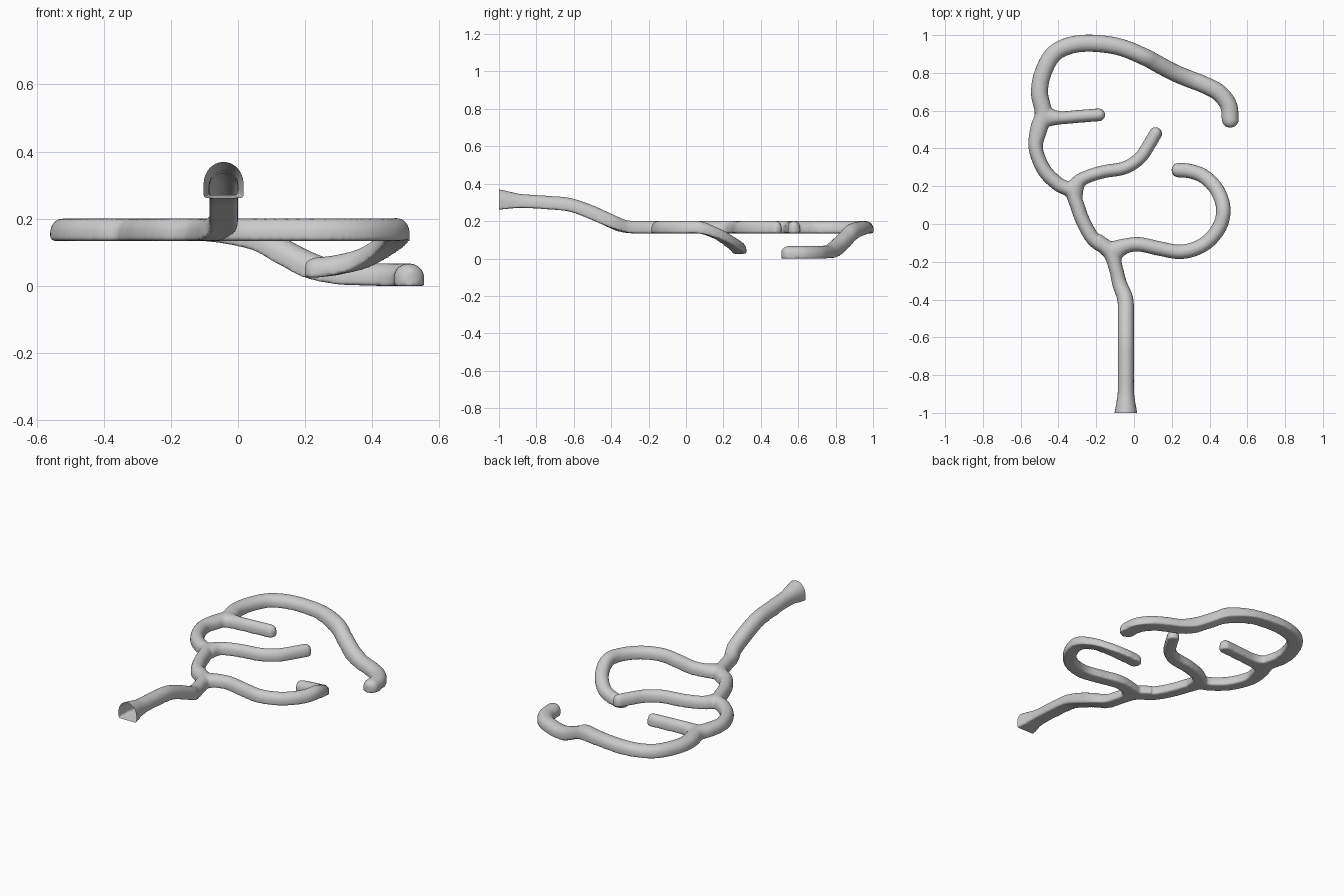
import bpy, bmesh, math
from mathutils import Vector

if "Cube" in bpy.data.objects:
    bpy.data.objects.remove(bpy.data.objects["Cube"])

FLOOR = 0.134          # height of the level tunnel floor
H = 0.067              # tunnel height


def section(w, h, n=12):
    """Flat floor, short walls, arched roof (offset across, offset up)."""
    wall = 0.38 * h
    pts = [(-w / 2, 0), (-w / 4, 0), (0, 0), (w / 4, 0), (w / 2, 0)]
    for i in range(n + 1):
        a = math.pi * i / n
        pts.append((w / 2 * math.cos(a), wall + (h - wall) * math.sin(a)))
    return pts


def spline(pts, steps=10):
    """Smooth path through the given points."""
    p = [2 * pts[0] - pts[1]] + pts + [2 * pts[-1] - pts[-2]]
    out = []
    for i in range(1, len(p) - 2):
        a, b, c, d = p[i - 1:i + 3]
        for s in range(steps):
            t = s / steps
            out.append(0.5 * (2 * b + (c - a) * t + (2 * a - 5 * b + 4 * c - d) * t * t
                              + (3 * b - a - 3 * c + d) * t ** 3))
    return out + [pts[-1]]


def tunnel(bm, points, sizes, flare=0.0, round_end=True):
    """Sweep the arched section; sizes holds a (width, height) per point."""
    path = spline([Vector((q[0], q[1], q[2] if len(q) > 2 else FLOOR)) for q in points])
    dims = spline([Vector((w, h, 0)) for w, h in sizes])
    rings, end = [], path[-1]
    stations = []
    for i, p in enumerate(path):
        d = path[min(i + 1, len(path) - 1)] - path[max(i - 1, 0)]
        w, h = dims[i].x, dims[i].y
        w += flare * max(0, 1 - (p - path[0]).length / 0.12) ** 2
        stations.append((p, d, w, h))
    if round_end:                       # rounded dead end
        p, d, w, h = stations[-1]
        d = Vector((d.x, d.y, 0)).normalized()
        for k in range(1, 8):
            t = math.sin(math.pi / 2 * k / 7.6)
            stations.append((p + d * t * w * 0.48, d, w * math.sqrt(1 - t * t),
                             h * (0.55 + 0.45 * math.sqrt(1 - t * t))))
    for p, d, w, h in stations:
        side = Vector((d.y, -d.x, 0)).normalized()
        rings.append([bm.verts.new(p + side * u + Vector((0, 0, v))) for u, v in section(w, h)])
    n = len(rings[0])
    for a, b in zip(rings, rings[1:]):
        for j in range(n):
            bm.faces.new((a[j], a[(j + 1) % n], b[(j + 1) % n], b[j]))
    bm.faces.new(rings[0][::-1])
    bm.faces.new(rings[-1])


bm = bmesh.new()

# entrance shaft, sloping down from the flared mouth
shaft = [(-0.043, -1.06, 0.257), (-0.043, -1.0, 0.261), (-0.043, -0.94, 0.267),
         (-0.043, -0.88, 0.271), (-0.043, -0.75, 0.264), (-0.043, -0.62, 0.25),
         (-0.043, -0.5, 0.205), (-0.046, -0.4, 0.162), (-0.075, -0.32, 0.138),
         (-0.095, -0.24), (-0.125, -0.15), (-0.2, -0.085)]
shaft_size = [(0.135, 0.118), (0.12, 0.109), (0.098, 0.09), (0.085, 0.074), (0.085, 0.072),
              (0.085, 0.074), (0.085, 0.08), (0.084, 0.078), (0.078, 0.068),
              (0.074, H), (0.082, H), (0.08, H)]
tunnel(bm, shaft, shaft_size, round_end=False)

# main gallery, winding up the left and ending low on the right
main = [(-0.12, -0.14), (-0.21, -0.085), (-0.27, 0.015), (-0.305, 0.11), (-0.335, 0.175),
        (-0.40, 0.21), (-0.475, 0.285), (-0.52, 0.40), (-0.505, 0.50), (-0.48, 0.585),
        (-0.50, 0.69), (-0.485, 0.79), (-0.43, 0.895), (-0.34, 0.945), (-0.22, 0.957),
        (-0.075, 0.937, 0.132), (0.055, 0.885, 0.108), (0.13, 0.845, 0.069),
        (0.215, 0.80, 0.025), (0.30, 0.765, 0.006), (0.37, 0.738, 0.002),
        (0.45, 0.695, 0), (0.5, 0.63, 0), (0.51, 0.553, 0)]
main_size = [(0.075 if i < 8 else 0.09, H if not 15 < i < 19 else 0.078) for i in range(len(main))]
tunnel(bm, main, main_size)

# hooked side gallery on the lower right
hook = [(-0.125, -0.155), (-0.05, -0.118), (0.03, -0.108), (0.135, -0.13), (0.255, -0.147),
        (0.37, -0.108), (0.45, -0.02), (0.473, 0.08, 0.132), (0.44, 0.18, 0.098),
        (0.37, 0.252, 0.054), (0.295, 0.28, 0.033), (0.235, 0.285, 0.025)]
tunnel(bm, hook, [(0.076, H if i < 8 else 0.06) for i in range(len(hook))], flare=0.06)

# middle and upper dead-end galleries
middle = [(-0.33, 0.16), (-0.29, 0.225), (-0.235, 0.255), (-0.155, 0.278), (-0.05, 0.297),
          (0.03, 0.348), (0.08, 0.42), (0.115, 0.48)]
tunnel(bm, middle, [(0.068, H)] * len(middle), flare=0.06)
upper = [(-0.49, 0.57), (-0.395, 0.562), (-0.29, 0.57), (-0.185, 0.578)]
tunnel(bm, upper, [(0.067, H)] * len(upper), flare=0.08)

bmesh.ops.recalc_face_normals(bm, faces=bm.faces)
mesh = bpy.data.meshes.new("tunnel_network")
bm.to_mesh(mesh)
bm.free()
tunnels = bpy.data.objects.new("tunnel_network", mesh)
bpy.context.collection.objects.link(tunnels)

# fuse the galleries and soften the junctions
remesh = tunnels.modifiers.new("fuse", 'REMESH')
remesh.mode = 'VOXEL'
remesh.voxel_size = 0.007
soften = tunnels.modifiers.new("soften", 'SMOOTH')
soften.factor = 0.5
soften.iterations = 5
graph = bpy.context.evaluated_depsgraph_get()
fused = bpy.data.meshes.new_from_object(tunnels.evaluated_get(graph))
tunnels.modifiers.clear()

# cut the mouth open and rest the lowest gallery on the ground
bm = bmesh.new()
bm.from_mesh(fused)
bmesh.ops.bisect_plane(bm, geom=bm.verts[:] + bm.edges[:] + bm.faces[:], dist=1e-5,
                       plane_co=(0, -1, 0), plane_no=(0, -1, 0), clear_outer=True)
low = min(v.co.z for v in bm.verts)
bmesh.ops.translate(bm, verts=bm.verts, vec=(0, 0, -low))
for f in bm.faces:
    f.smooth = True
bm.to_mesh(fused)
bm.free()
tunnels.data = fused

grey = bpy.data.materials.new("light_grey")
grey.diffuse_color = (0.6, 0.6, 0.6, 1)
grey.use_nodes = True
grey.node_tree.nodes["Principled BSDF"].inputs["Base Color"].default_value = grey.diffuse_color
fused.materials.clear()
fused.materials.append(grey)
